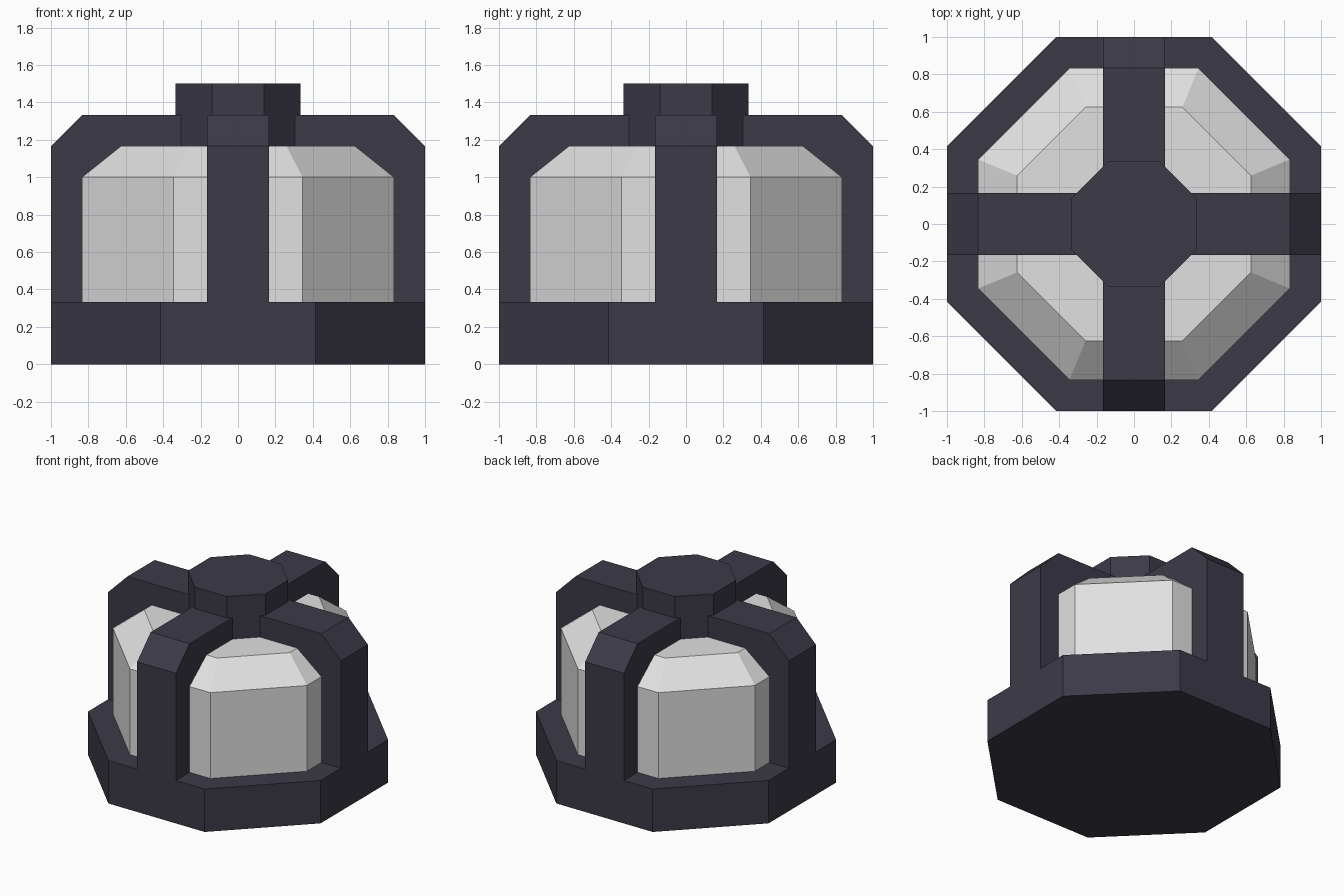
import bpy, bmesh, math

if "Cube" in bpy.data.objects:
    bpy.data.objects.remove(bpy.data.objects["Cube"])


def material(name, rgb):
    m = bpy.data.materials.new(name)
    m.diffuse_color = (*rgb, 1.0)
    m.use_nodes = True
    m.node_tree.nodes["Principled BSDF"].inputs["Base Color"].default_value = m.diffuse_color
    return m


dark = material("dark slate metal", (0.045, 0.042, 0.064))
pale = material("pale glass", (0.75, 0.75, 0.75))


def finish(name, bm, mat):
    bmesh.ops.recalc_face_normals(bm, faces=bm.faces)
    me = bpy.data.meshes.new(name)
    bm.to_mesh(me)
    bm.free()
    me.materials.append(mat)
    ob = bpy.data.objects.new(name, me)
    bpy.context.collection.objects.link(ob)
    return ob


def octagon_stack(name, levels, mat):
    """Solid from octagon rings given as (flat-to-centre distance, z)."""
    bm = bmesh.new()
    rings = []
    for apothem, z in levels:
        r = apothem / math.cos(math.pi / 8)
        angles = [math.pi / 8 + i * math.pi / 4 for i in range(8)]
        rings.append([bm.verts.new((r * math.cos(a), r * math.sin(a), z)) for a in angles])
    for lo, hi in zip(rings, rings[1:]):
        for i in range(8):
            j = (i + 1) % 8
            bm.faces.new((lo[i], lo[j], hi[j], hi[i]))
    bm.faces.new(rings[0][::-1])
    bm.faces.new(rings[-1])
    return finish(name, bm, mat)


def arch(name, half_width, turn):
    """Chamfered arch profile, mirrored in x and extruded across y."""
    outer = [(1, 1/3), (1, 7/6), (5/6, 4/3)]
    inner = [(0.615, 1.16), (0.825, 0.995), (0.825, 1/3)]   # tucked just inside the glass
    profile = (outer + [(-x, z) for x, z in reversed(outer)]
               + [(-x, z) for x, z in reversed(inner)] + inner)
    bm = bmesh.new()
    face = bm.faces.new([bm.verts.new((x, -half_width, z)) for x, z in profile])
    new = bmesh.ops.extrude_face_region(bm, geom=[face])["geom"]
    bmesh.ops.translate(bm, vec=(0, 2 * half_width, 0),
                        verts=[v for v in new if isinstance(v, bmesh.types.BMVert)])
    ob = finish(name, bm, mat=dark)
    ob.rotation_euler.z = turn


# Base plinth, glass body and top cap
octagon_stack("base", [(1, 0), (1, 1/3)], dark)
octagon_stack("glass_dome", [(5/6, 1/3), (5/6, 1), (0.625, 7/6)], pale)
octagon_stack("top_cap", [(1/3, 1.16), (1/3, 1.5)], dark)

# Two crossing guard arches
arch("side_to_side_arch", 1/6, 0)
arch("front_to_back_arch", 1/6, math.pi / 2)
